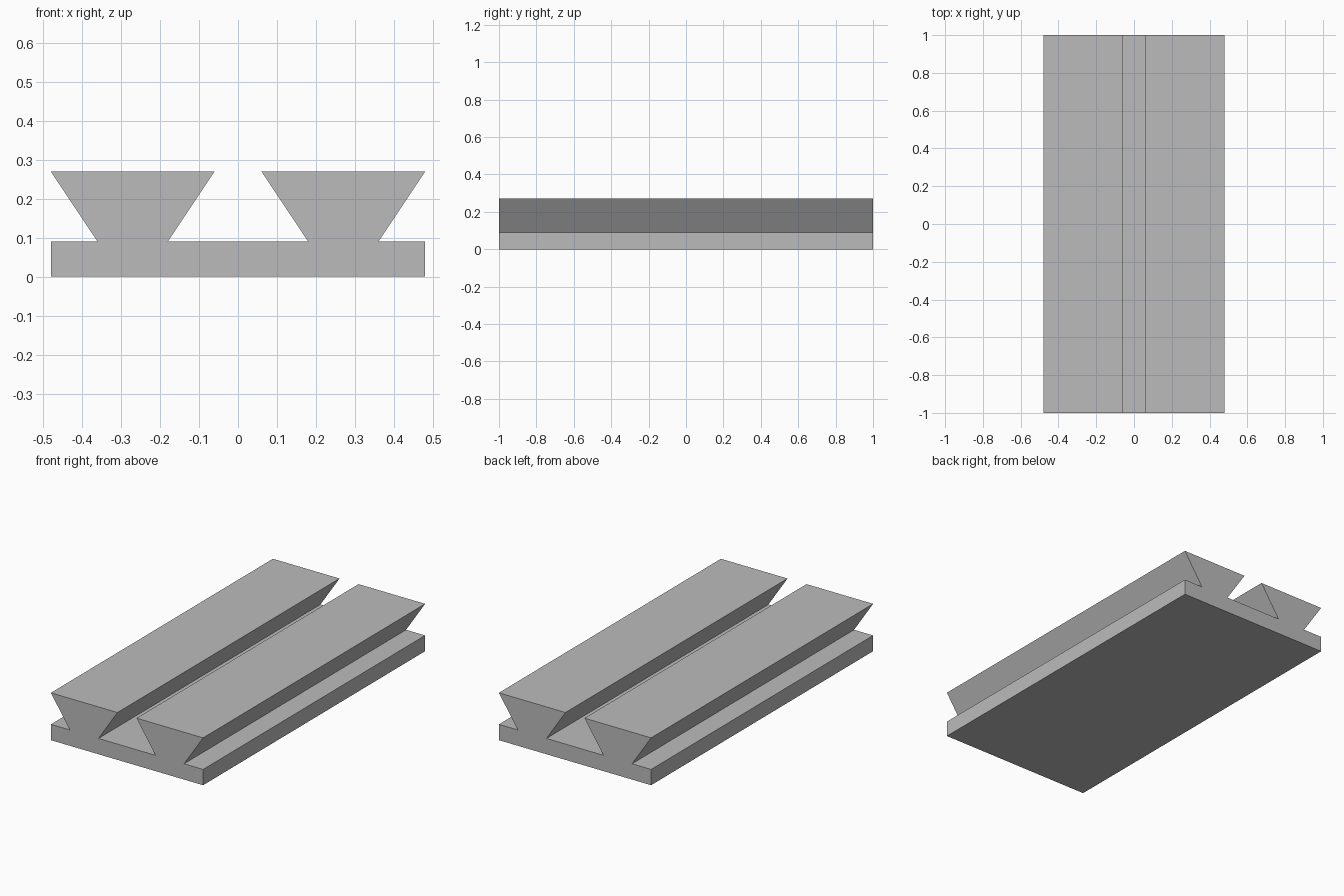
import bpy
import bmesh

cube = bpy.data.objects.get("Cube")
if cube:
    bpy.data.objects.remove(cube, do_unlink=True)

LENGTH = 2.0
HALF_WIDTH = 0.48
BASE_TOP = 0.09
RAIL_TOP = 0.27

# Plain grey material
grey = bpy.data.materials.new("plain grey")
grey.use_nodes = True
colour = (0.5, 0.5, 0.5, 1.0)
grey.diffuse_color = colour
grey.node_tree.nodes["Principled BSDF"].inputs["Base Color"].default_value = colour


def extrude_profile(name, points, length, material):
    """Extrude a closed x-z outline along y, centred on y = 0."""
    bm = bmesh.new()
    face = bm.faces.new([bm.verts.new((x, -length / 2, z)) for x, z in points])
    result = bmesh.ops.extrude_face_region(bm, geom=[face], use_keep_orig=True)
    moved = [v for v in result["geom"] if isinstance(v, bmesh.types.BMVert)]
    bmesh.ops.translate(bm, verts=moved, vec=(0, length, 0))
    bmesh.ops.recalc_face_normals(bm, faces=bm.faces)
    mesh = bpy.data.meshes.new(name)
    bm.to_mesh(mesh)
    bm.free()
    mesh.materials.append(material)
    obj = bpy.data.objects.new(name, mesh)
    bpy.context.collection.objects.link(obj)
    return obj


# Right half of the outline, from the bottom corner round to the central slot
half = [
    (HALF_WIDTH, 0), (HALF_WIDTH, BASE_TOP),
    (0.36, BASE_TOP), (HALF_WIDTH, RAIL_TOP),
    (0.06, RAIL_TOP), (0.18, BASE_TOP),
]

# Base plate with two dovetail rails, mirrored across x = 0
outline = half + [(-x, z) for x, z in reversed(half)]
extrude_profile("dovetail_rail_plate", outline, LENGTH, grey)
